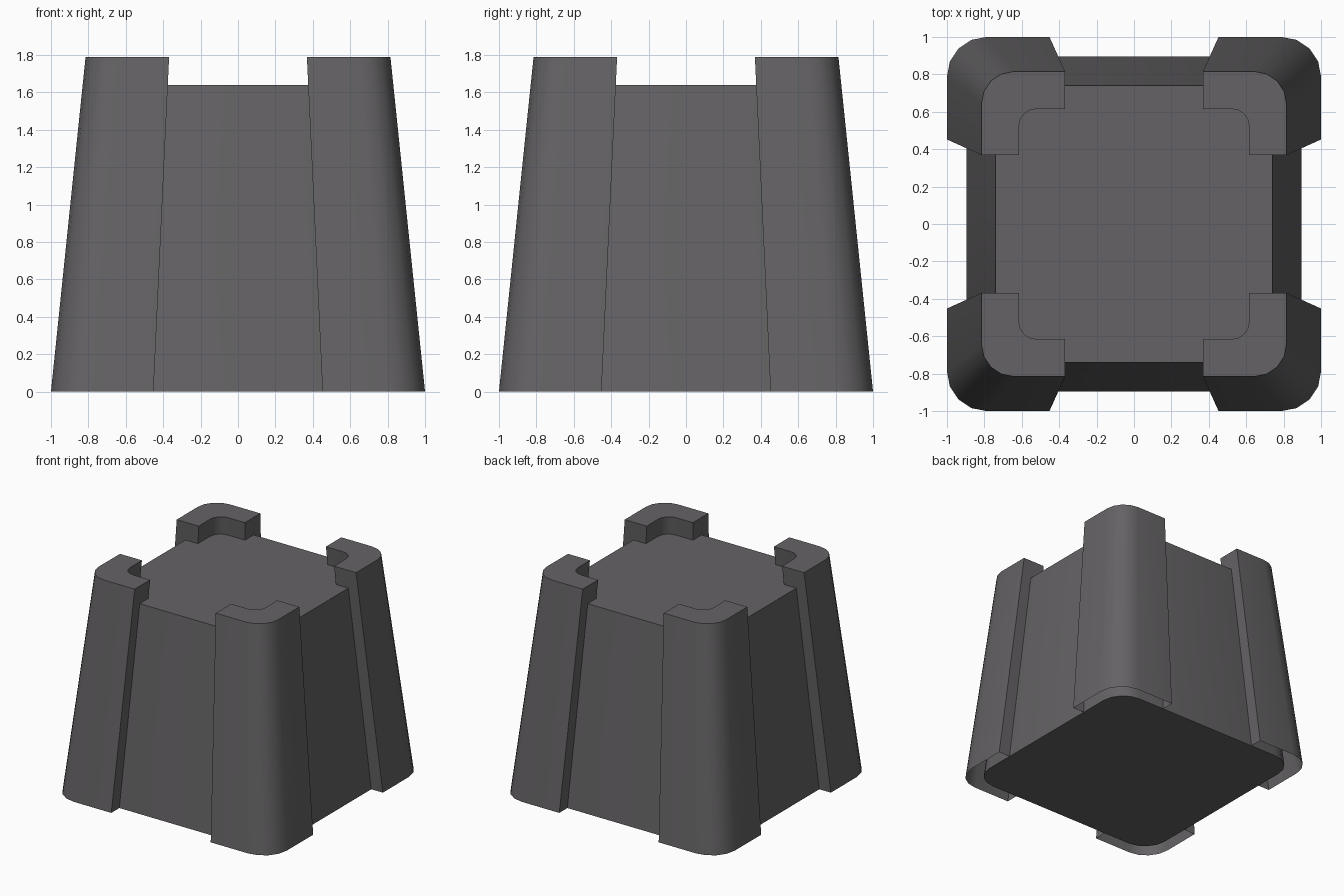
import bpy, bmesh, math

if "Cube" in bpy.data.objects:
    bpy.data.objects.remove(bpy.data.objects["Cube"])

grey = bpy.data.materials.new("warm dark grey")
grey.diffuse_color = (0.13, 0.124, 0.13, 1)
grey.use_nodes = True
grey.node_tree.nodes["Principled BSDF"].inputs["Base Color"].default_value = grey.diffuse_color


def arc(half, r, n=4):
    """Rounded corner in the +x +y quadrant, counter-clockwise."""
    c = half - r
    return [(c + r * math.cos(i / n * math.pi / 2), c + r * math.sin(i / n * math.pi / 2))
            for i in range(n + 1)]


def turn(points, k):
    """Rotate points by k quarter turns about z."""
    for _ in range(k):
        points = [(-y, x) for x, y in points]
    return points


def tapered(name, outline, height, top_scale, closed_bottom=True):
    """Extrude an outline upward while scaling it toward the centre."""
    bm = bmesh.new()
    low = [bm.verts.new((x, y, 0)) for x, y in outline]
    high = [bm.verts.new((x * top_scale, y * top_scale, height)) for x, y in outline]
    n = len(outline)
    for i in range(n):
        j = (i + 1) % n
        bm.faces.new((low[i], low[j], high[j], high[i]))
    bm.faces.new(high)
    if closed_bottom:
        bm.faces.new(low[::-1])
    mesh = bpy.data.meshes.new(name)
    bm.to_mesh(mesh)
    bm.free()
    mesh.materials.append(grey)
    obj = bpy.data.objects.new(name, mesh)
    bpy.context.collection.objects.link(obj)
    bpy.ops.object.select_all(action='DESELECT')
    obj.select_set(True)
    bpy.context.view_layer.objects.active = obj
    bpy.ops.object.shade_smooth_by_angle(angle=math.radians(35))
    return obj


# Central tapered body
body_outline = [p for k in range(4) for p in turn(arc(0.895, 0.2), k)]
tapered("body", body_outline, 1.64, 0.74 / 0.895)

# Corner guards: L-shaped posts with rounded corners, open underneath
end = 0.452
guard_outline = ([(1.0, end)] + arc(1.0, 0.21) + [(end, 1.0), (end, 0.755)]
                 + arc(0.755, 0.115)[::-1] + [(0.755, end)])
for k, side in enumerate(("back_right", "back_left", "front_left", "front_right")):
    tapered("corner_guard_" + side, turn(guard_outline, k), 1.79, 0.815, closed_bottom=False)
